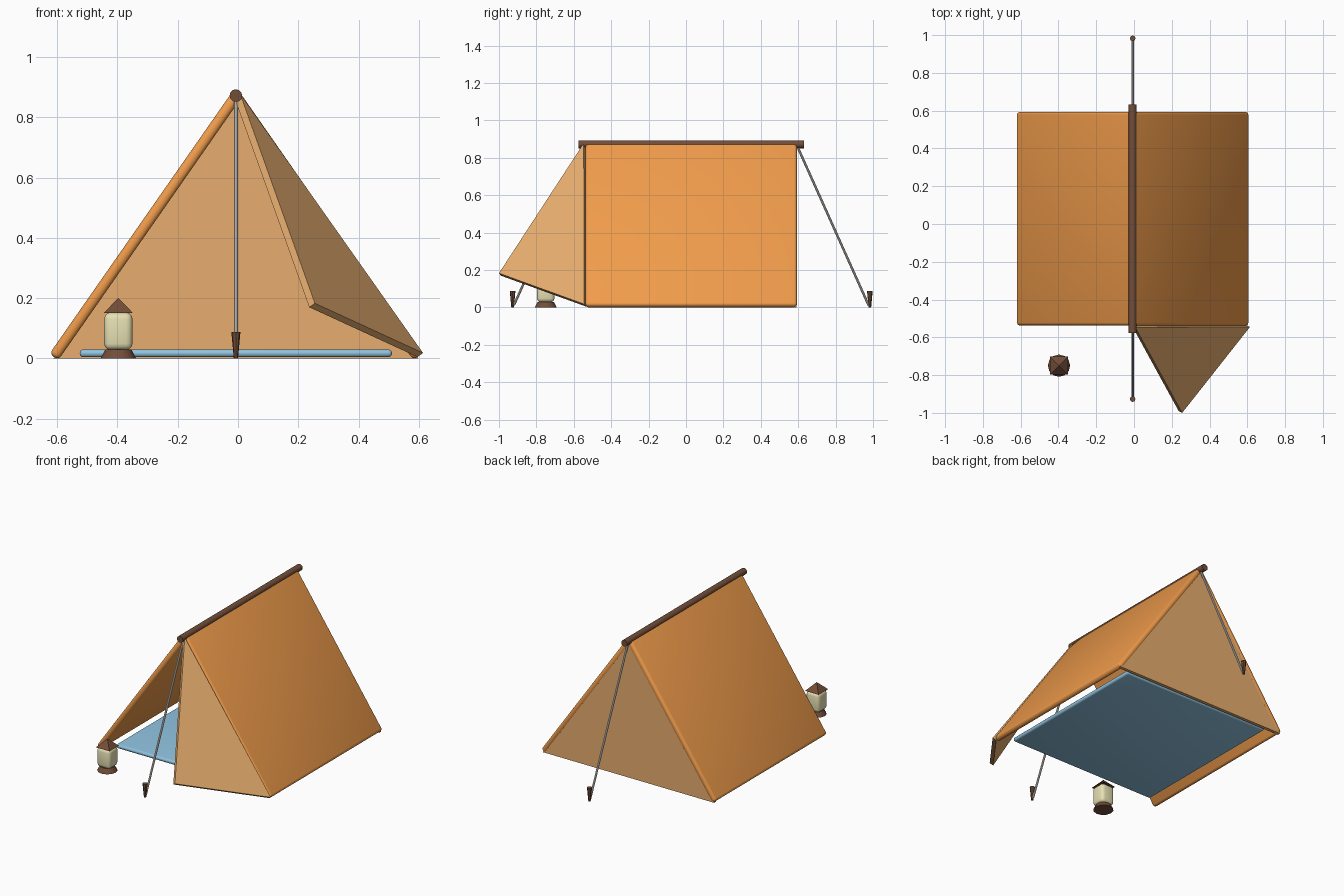
import bpy, bmesh, math
from mathutils import Vector

if "Cube" in bpy.data.objects:
    bpy.data.objects.remove(bpy.data.objects["Cube"])

CX, CY = -0.007, 0.028  # tent centre line


def material(name, rgb):
    m = bpy.data.materials.new(name)
    m.diffuse_color = (*rgb, 1)
    m.use_nodes = True
    m.node_tree.nodes["Principled BSDF"].inputs["Base Color"].default_value = m.diffuse_color
    return m


CANVAS = material("canvas", (0.87, 0.33, 0.07))
CLOTH = material("light_canvas", (0.80, 0.42, 0.16))
WOOD = material("wood", (0.17, 0.075, 0.04))
ROPE = material("rope", (0.68, 0.65, 0.58))
SHEET = material("sheet_blue", (0.28, 0.55, 0.75))
GLASS = material("lamp_glass", (0.80, 0.75, 0.45))


def finish(ob, name, mat, smooth=True):
    ob.name = name
    ob.data.materials.append(mat)
    if smooth:
        bpy.ops.object.select_all(action='DESELECT')
        ob.select_set(True)
        bpy.context.view_layer.objects.active = ob
        bpy.ops.object.shade_smooth_by_angle(angle=math.radians(40))
    return ob


def rounded_box(name, loc, size, bevel, mat, rot_y=0):
    bpy.ops.mesh.primitive_cube_add(size=1, location=loc)
    ob = bpy.context.object
    ob.scale = size
    bpy.ops.object.transform_apply(location=False, rotation=False, scale=True)
    ob.rotation_euler[1] = rot_y
    mod = ob.modifiers.new("soft_edges", 'BEVEL')
    mod.width, mod.segments = bevel, 3
    bpy.ops.object.modifier_apply(modifier=mod.name)
    return finish(ob, name, mat)


def rod(name, a, b, r1, r2, sides, mat):
    a, b = Vector(a), Vector(b)
    d = b - a
    bpy.ops.mesh.primitive_cone_add(vertices=sides, radius1=r1, radius2=r2,
                                    depth=d.length, location=(a + b) / 2)
    ob = bpy.context.object
    ob.rotation_euler = d.to_track_quat('Z', 'Y').to_euler()
    return finish(ob, name, mat)


def slab(name, pts, thickness, mat):
    # triangle of cloth thickened opposite to its normal
    pts = [Vector(p) for p in pts]
    n = (pts[1] - pts[0]).cross(pts[2] - pts[0]).normalized()
    bm = bmesh.new()
    top = [bm.verts.new(p) for p in pts]
    low = [bm.verts.new(p - n * thickness) for p in pts]
    bm.faces.new(top)
    bm.faces.new(low[::-1])
    for i in range(3):
        j = (i + 1) % 3
        bm.faces.new((top[i], low[i], low[j], top[j]))
    bmesh.ops.recalc_face_normals(bm, faces=bm.faces)
    me = bpy.data.meshes.new(name)
    bm.to_mesh(me)
    bm.free()
    ob = bpy.data.objects.new(name, me)
    bpy.context.collection.objects.link(ob)
    return finish(ob, name, mat, smooth=False)


# two sloping canvas walls
for side, label in ((-1, "left"), (1, "right")):
    bottom, top = Vector((side * 0.594, 0.019)), Vector((side * 0.010, 0.856))
    mid, d = (bottom + top) / 2, top - bottom
    rounded_box(label + "_canvas_wall", (CX + mid.x, CY, mid.y),
                (0.036, 1.13, d.length + 0.034), 0.015, CANVAS,
                math.atan2(d.x, d.y))

# closed back wall and folded-out door flap
slab("back_wall", [(CX + 0.605, 0.590, 0), (CX - 0.605, 0.590, 0),
                   (CX, 0.590, 0.87)], 0.02, CLOTH)
slab("door_flap", [(0.007, -0.547, 0.878), (0.255, -1.0, 0.183),
                   (0.614, -0.545, 0.018)], 0.025, CLOTH)

# ridge pole
rod("ridge_pole", (CX, -0.576, 0.872), (CX, 0.632, 0.872), 0.021, 0.021, 12, WOOD)

# guy ropes and stakes at both ends
for s, label in ((-1, "front"), (1, "back")):
    rod(label + "_guy_rope", (CX, CY + s * 0.565, 0.866),
        (CX, CY + s * 0.948, 0.012), 0.0065, 0.0065, 8, ROPE)
    rod(label + "_stake", (CX, CY + s * 0.955, 0), (CX, CY + s * 0.955, 0.087),
        0.007, 0.015, 8, WOOD)

# ground sheet
rounded_box("ground_sheet", (CX, 0.034, 0.017), (1.036, 1.036, 0.026), 0.012, SHEET)

# lantern
LX, LY = -0.397, -0.75
rod("lantern_base", (LX, LY, 0), (LX, LY, 0.03), 0.059, 0.043, 12, WOOD)
rounded_box("lantern_glass", (LX, LY, 0.09), (0.094, 0.094, 0.124), 0.021, GLASS)
bpy.ops.mesh.primitive_cone_add(vertices=4, radius1=0.068, radius2=0, depth=0.05,
                                location=(LX, LY, 0.176),
                                rotation=(0, 0, math.pi / 4))
finish(bpy.context.object, "lantern_roof", WOOD, smooth=False)
